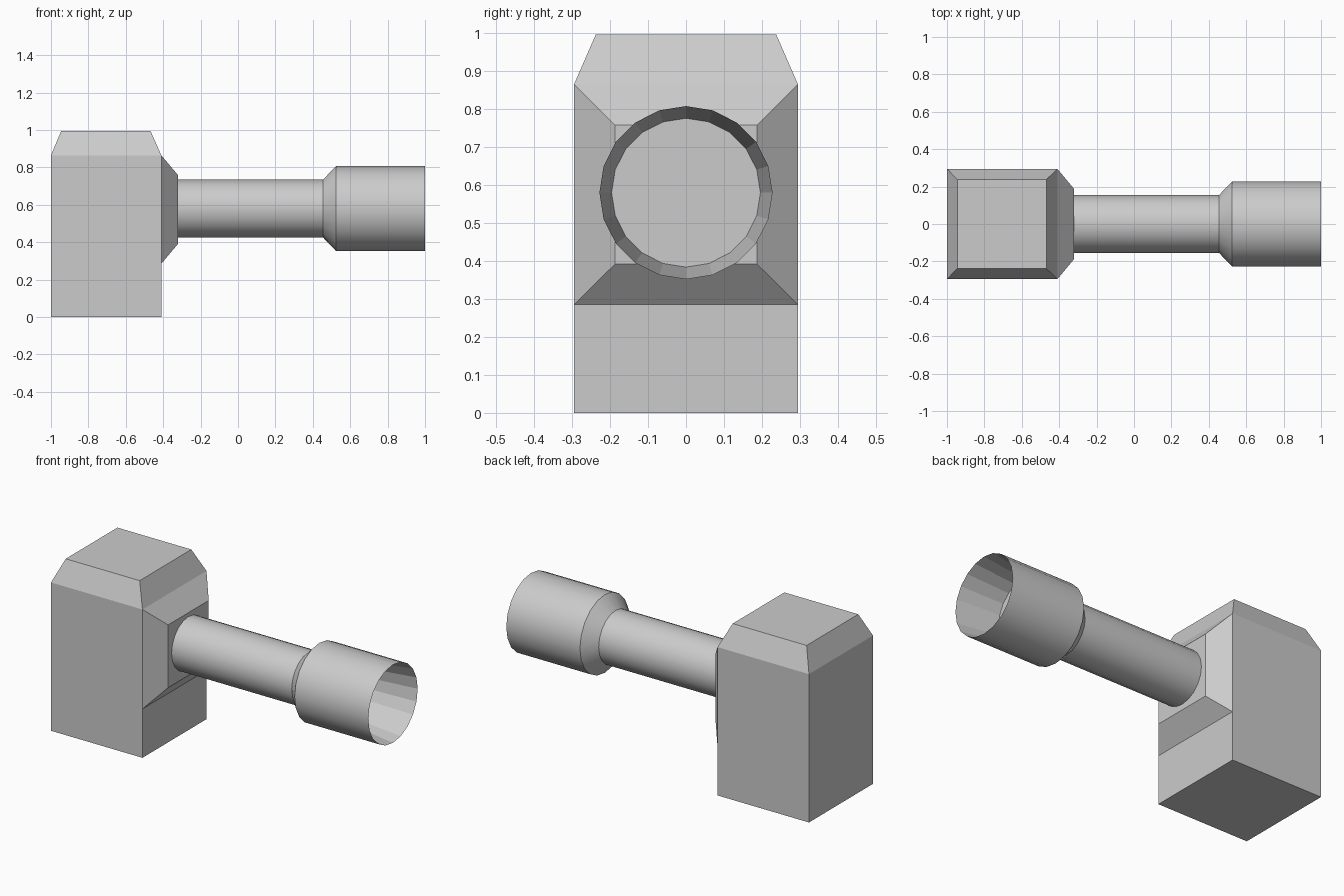
import bpy, bmesh
from math import cos, sin, pi

if "Cube" in bpy.data.objects:
    bpy.data.objects.remove(bpy.data.objects["Cube"])

GREY = (0.6, 0.6, 0.6, 1)
mat = bpy.data.materials.new("stone grey")
mat.use_nodes = True
mat.diffuse_color = GREY
mat.node_tree.nodes["Principled BSDF"].inputs["Base Color"].default_value = GREY


def loft(name, rings, cap_start=True, cap_end=True, smooth_bands=0):
    """Join successive rings of points; the first smooth_bands bands are smooth."""
    bm = bmesh.new()
    loops = [[bm.verts.new(p) for p in ring] for ring in rings]
    n = len(loops[0])
    for band, (a, b) in enumerate(zip(loops, loops[1:])):
        for i in range(n):
            j = (i + 1) % n
            face = bm.faces.new((a[i], a[j], b[j], b[i]))
            face.smooth = band < smooth_bands
    if cap_start:
        bm.faces.new(loops[0][::-1])
    if cap_end:
        bm.faces.new(loops[-1])
    bmesh.ops.recalc_face_normals(bm, faces=bm.faces)
    mesh = bpy.data.meshes.new(name)
    bm.to_mesh(mesh)
    bm.free()
    mesh.materials.append(mat)
    obj = bpy.data.objects.new(name, mesh)
    bpy.context.collection.objects.link(obj)
    return obj


def flat_rect(x0, x1, y, z):
    return [(x0, -y, z), (x1, -y, z), (x1, y, z), (x0, y, z)]


def upright_rect(x, y, z0, z1):
    return [(x, -y, z0), (x, y, z0), (x, y, z1), (x, -y, z1)]


def circle(x, r, sides=20, z=0.58):
    return [(x, r * sin(2 * pi * i / sides), z + r * cos(2 * pi * i / sides))
            for i in range(sides)]


# Head block with a tapered top
loft("hammer_head", [flat_rect(-1, -0.41, 0.295, 0),
                     flat_rect(-1, -0.41, 0.295, 0.865),
                     flat_rect(-0.945, -0.468, 0.238, 0.996)])

# Collar narrowing from the head to the handle
loft("handle_collar", [upright_rect(-0.41, 0.295, 0.285, 0.865),
                       upright_rect(-0.32, 0.187, 0.392, 0.758)], cap_start=False)

# Handle, flared grip and the tapered hollow in its end
handle = loft("handle", [circle(x, r) for x, r in (
    (-0.32, 0.155), (0.455, 0.155), (0.525, 0.228), (1, 0.228), (0.74, 0.196))],
    smooth_bands=3)

# Keep the flare and rim edges crisp
for edge in handle.data.edges:
    a, b = (handle.data.vertices[v].co for v in edge.vertices)
    if abs(a.x - b.x) < 0.001:
        edge.use_edge_sharp = True
